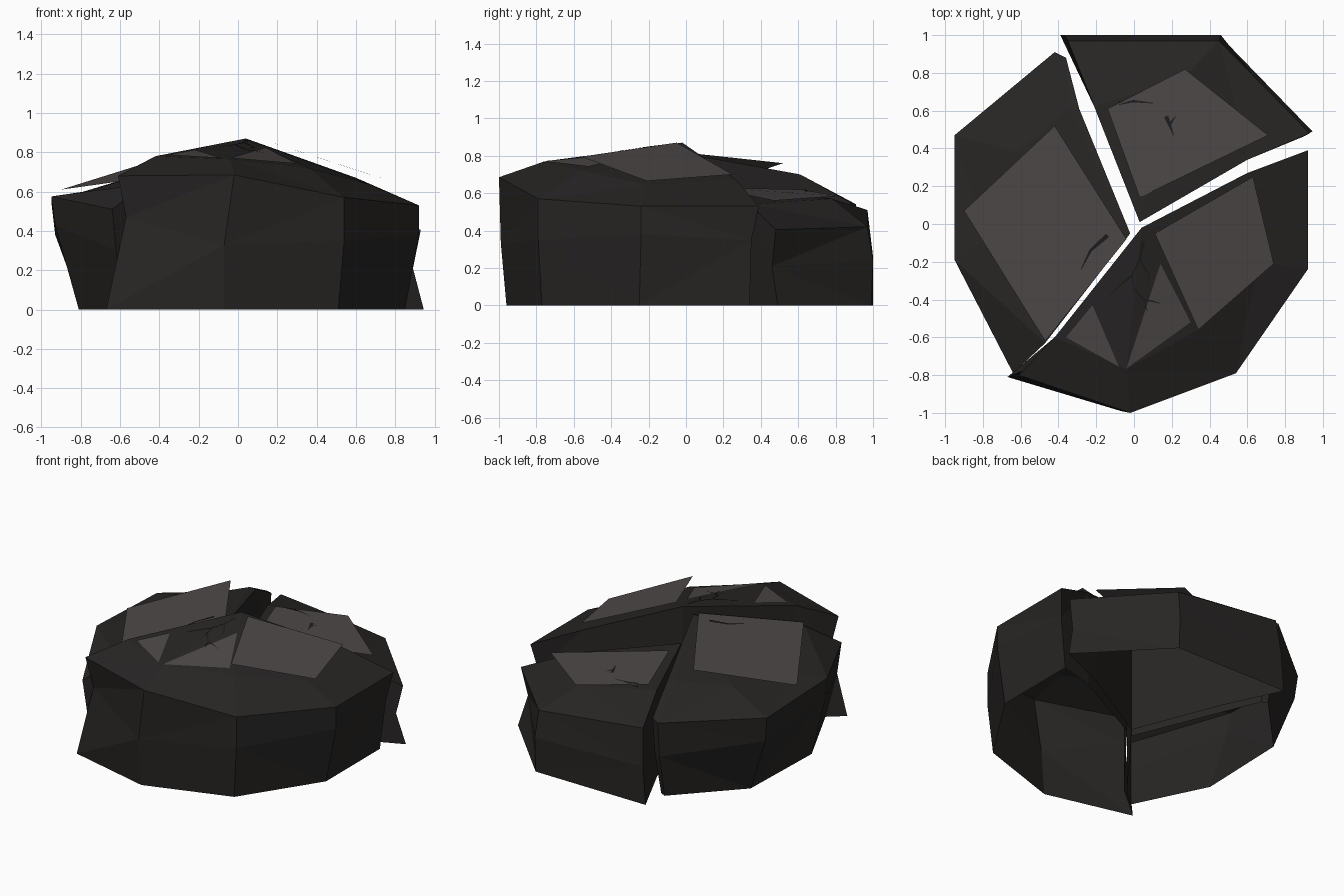
import bpy, bmesh, math
from mathutils import Vector
from mathutils.bvhtree import BVHTree

if "Cube" in bpy.data.objects:
    bpy.data.objects.remove(bpy.data.objects["Cube"])


def material(name, rgb):
    m = bpy.data.materials.new(name)
    m.diffuse_color = (*rgb, 1)
    m.use_nodes = True
    m.node_tree.nodes["Principled BSDF"].inputs["Base Color"].default_value = m.diffuse_color
    return m


ROCK = material("dark_rock", (0.021, 0.019, 0.018))
PLATE = material("worn_rock", (0.075, 0.066, 0.064))
CRACK = material("crack", (0.012, 0.012, 0.012))


def add_object(name, verts, faces, mat, triangulate=False):
    mesh = bpy.data.meshes.new(name)
    mesh.from_pydata([tuple(v) for v in verts], [], faces)
    bm = bmesh.new()
    bm.from_mesh(mesh)
    bmesh.ops.recalc_face_normals(bm, faces=bm.faces)
    if triangulate:
        bmesh.ops.triangulate(bm, faces=bm.faces)
    bm.to_mesh(mesh)
    bm.free()
    mesh.materials.append(mat)
    ob = bpy.data.objects.new(name, mesh)
    bpy.context.collection.objects.link(ob)
    return ob


def chunk(name, rim, mid, foot, inner, apex):
    """Open-bottomed wedge: outer wall, sloped cap, and two broken side walls."""
    n = len(rim)
    foot = [(x, y, 0) for x, y in foot]
    verts = foot + mid + rim + inner + [apex, (apex[0], apex[1], 0)]
    P, P0 = 4 * n, 4 * n + 1
    faces = []
    for i in range(n - 1):
        for k in range(3):                      # lower wall, upper wall, shoulder
            a = k * n + i
            faces.append((a, a + 1, a + n + 1, a + n))
        faces.append((3 * n + i, 3 * n + i + 1, P))
    for i in (0, n - 1):                        # broken sides
        x, y, _ = inner[i]
        verts.append((x, y, 0))
        q = len(verts) - 1
        faces.append((i, n + i, 2 * n + i, 3 * n + i, q))
        faces.append((q, 3 * n + i, P, P0))
    return add_object(name, verts, faces, ROCK, True)


# Three rock chunks
chunk("front_chunk",
      [(.92, .39, .53), (.92, -.24, .53), (.54, -.79, .57), (-.02, -1, .685), (-.61, -.8, .68)],
      [(.89, .35, .35), (.92, -.24, .38), (.54, -.79, .35), (-.07, -.99, .33), (-.57, -.77, .47)],
      [(.85, .34), (.85, -.25), (.51, -.77), (-.07, -.96), (-.67, -.81)],
      [(.6, .27, .67), (.66, -.2, .64), (.36, -.55, .72), (-.04, -.77, .765), (-.42, -.6, .78)],
      (.04, -.02, .87))
chunk("left_chunk",
      [(-.64, -.79, .51), (-.95, -.19, .575), (-.95, .47, .55), (-.42, .91, .54), (-.36, .88, .55)],
      [(-.62, -.77, .3), (-.93, -.2, .43), (-.93, .46, .38), (-.42, .89, .3), (-.37, .87, .3)],
      [(-.57, -.71), (-.81, -.22), (-.79, .42), (-.41, .82), (-.37, .8)],
      [(-.47, -.63, .64), (-.78, -.08, .6), (-.62, .38, .65), (-.34, .61, .7), (-.29, .61, .7)],
      (-.02, -.05, .82))
chunk("back_chunk",
      [(-.35, .97, .51), (.45, .97, .42), (.93, .48, .405)],
      [(-.37, 1, .26), (.46, 1, .24), (.89, .46, .21)],
      [(-.39, 1), (.46, .99), (.945, .49)],
      [(-.21, .62, .6), (.27, .78, .57), (.6, .34, .54)],
      (.03, .01, .63))

# Loose worn plates lying on top
PLATES = {
    "front_right_plate": [(.11, -.05, .87), (.63, .25, .70), (.74, -.21, .665), (.34, -.56, .795)],
    "left_plate": [(-.42, .52, .76), (-.9, .07, .61), (-.47, -.62, .67), (-.04, -.08, .825)],
    "back_plate": [(.27, .82, .585), (.71, .47, .56), (.03, .14, .63), (-.14, .61, .62)],
}
for name, corners in PLATES.items():
    add_object(name, corners, [(0, 1, 2, 3)], PLATE)


def surface_tree():
    verts, polys = [], []
    for ob in bpy.context.collection.objects:
        off = len(verts)
        verts += [v.co.copy() for v in ob.data.vertices]
        polys += [[off + i for i in p.vertices] for p in ob.data.polygons]
    return BVHTree.FromPolygons(verts, polys)


def drop(tree, x, y, lift):
    hit = tree.ray_cast(Vector((x, y, 2)), Vector((0, 0, -1)))[0]
    return (x, y, (hit.z if hit else .75) + lift)


tree = surface_tree()
for i, tri in enumerate([[(-.36, -.6), (-.22, -.43), (-.08, -.755)],
                         [(.14, -.21), (.30, -.52), (-.04, -.765)]]):
    add_object(f"front_left_plate_{i + 1}", [drop(tree, x, y, .005) for x, y in tri], [(0, 1, 2)], PLATE)

# Thin tapering cracks following the surface
tree = surface_tree()


def crack(name, path, width):
    verts, faces = [], []
    for i, p in enumerate(path):
        a, b = Vector(path[max(i - 1, 0)]), Vector(path[min(i + 1, len(path) - 1)])
        d = (b - a).normalized()
        w = width * (1 - .8 * i / (len(path) - 1))
        for s in (-w, w):
            verts.append(drop(tree, p[0] - d.y * s, p[1] + d.x * s, .005))
        if i:
            k = 2 * i
            faces.append((k - 2, k - 1, k + 1, k))
    add_object(name, verts, faces, CRACK)


CRACKS = [
    ([(.05, -.09), (.03, -.19), (-.01, -.27), (.0, -.36)], .009),
    ([(-.01, -.27), (-.08, -.33), (-.13, -.38)], .007),
    ([(.0, -.34), (.05, -.4), (.07, -.46)], .007),
    ([(.03, -.19), (.08, -.27), (.07, -.33)], .007),
    ([(.05, -.4), (.1, -.41), (.14, -.42)], .006),
    ([(-.14, -.06), (-.23, -.14), (-.28, -.24)], .012),
    ([(.17, .57), (.19, .52), (.21, .47)], .012),
    ([(.19, .53), (.22, .57)], .008),
    ([(-.08, .64), (.0, .65), (.1, .64)], .01),
]
for i, (path, width) in enumerate(CRACKS):
    crack(f"crack_{i + 1}", path, width)
